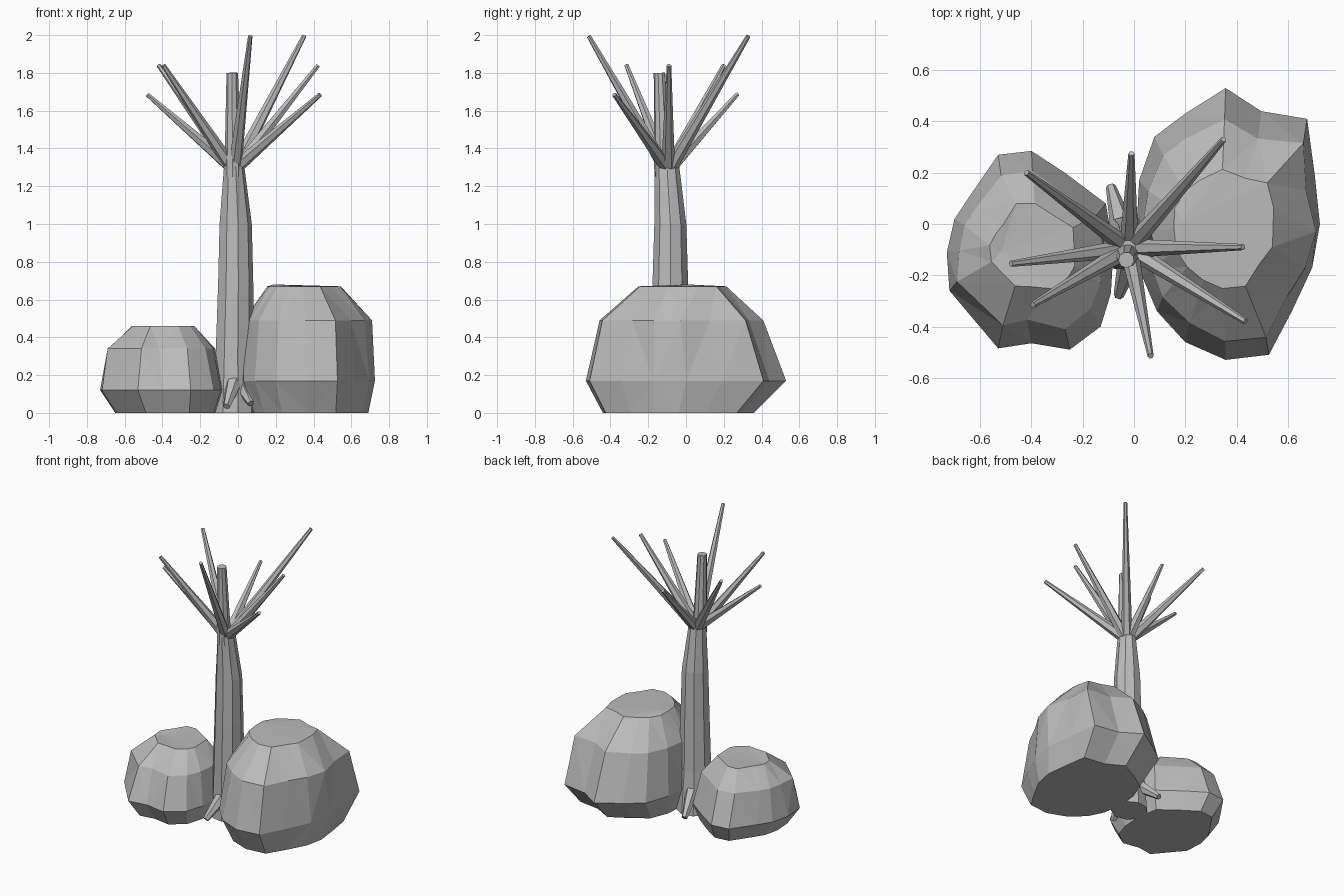
import bpy, bmesh, math, random
from mathutils import Vector

if "Cube" in bpy.data.objects:
    bpy.data.objects.remove(bpy.data.objects["Cube"])

random.seed(4)
grey = bpy.data.materials.new("stone grey")
grey.diffuse_color = (0.5, 0.5, 0.5, 1)
grey.use_nodes = True
grey.node_tree.nodes["Principled BSDF"].inputs["Base Color"].default_value = grey.diffuse_color


def loft(name, rings, apex=None):
    """Skin a stack of equal-length rings; cap the ends flat or to an apex."""
    bm = bmesh.new()
    rows = [[bm.verts.new(p) for p in ring] for ring in rings]
    n = len(rows[0])
    for a, b in zip(rows, rows[1:]):
        for i in range(n):
            j = (i + 1) % n
            bm.faces.new((a[i], a[j], b[j], b[i]))
    bm.faces.new(rows[0][::-1])
    if apex:
        tip = bm.verts.new(apex)
        for i in range(n):
            bm.faces.new((rows[-1][i], rows[-1][(i + 1) % n], tip))
    else:
        bm.faces.new(rows[-1])
    bmesh.ops.triangulate(bm, faces=[f for f in bm.faces if len(f.verts) == 4])
    bmesh.ops.recalc_face_normals(bm, faces=bm.faces)
    mesh = bpy.data.meshes.new(name)
    bm.to_mesh(mesh)
    bm.free()
    mesh.materials.append(grey)
    obj = bpy.data.objects.new(name, mesh)
    bpy.context.collection.objects.link(obj)
    return obj


def circle(centre, rx, ry, sides):
    return [(centre[0] + rx * math.cos(2 * math.pi * i / sides),
             centre[1] + ry * math.sin(2 * math.pi * i / sides), centre[2]) for i in range(sides)]


def spike(name, start, end, r0, r1, sides=6):
    """Tapered straight limb between two points."""
    start, end = Vector(start), Vector(end)
    turn = (end - start).to_track_quat('Z', 'Y')
    loft(name, [[c + turn @ Vector(p) for p in circle((0, 0, 0), r, r, sides)]
                for c, r in ((start, r0), (end, r1))])


def boulder(name, outline, levels, apex):
    """Rings fitted into (z, xmin, xmax, ymin, ymax, jitter) boxes."""
    xs, ys = [p[0] for p in outline], [p[1] for p in outline]
    x0, x1, y0, y1 = min(xs), max(xs), min(ys), max(ys)
    rings = []
    for z, a, b, c, d, jitter in levels:
        rings.append([(a + (x - x0) / (x1 - x0) * (b - a) + random.uniform(-jitter, jitter),
                       c + (y - y0) / (y1 - y0) * (d - c) + random.uniform(-jitter, jitter),
                       z) for x, y in outline])
    loft(name, rings, apex)


# Boulders
boulder("large_boulder",
        [(0.73, 0.0), (0.71, 0.19), (0.68, 0.41), (0.50, 0.44), (0.36, 0.53), (0.20, 0.43),
         (0.08, 0.34), (0.02, 0.17), (0.01, -0.02), (0.03, -0.2), (0.09, -0.34), (0.20, -0.46),
         (0.36, -0.53), (0.53, -0.51), (0.62, -0.34), (0.70, -0.17)],
        [(0, 0.07, 0.69, -0.44, 0.36, 0.0), (0.17, 0.01, 0.725, -0.53, 0.53, 0.0),
         (0.49, 0.04, 0.70, -0.45, 0.41, 0.012), (0.67, 0.16, 0.55, -0.25, 0.22, 0.008)],
        (0.19, 0.01, 0.68))
boulder("small_boulder",
        [(-0.08, -0.1), (-0.11, 0.08), (-0.27, 0.2), (-0.40, 0.285), (-0.53, 0.27), (-0.64, 0.11),
         (-0.70, 0.02), (-0.73, -0.11), (-0.72, -0.26), (-0.53, -0.485), (-0.40, -0.465),
         (-0.25, -0.49), (-0.13, -0.40), (-0.09, -0.27)],
        [(0, -0.65, -0.12, -0.42, 0.22, 0.0), (0.12, -0.73, -0.08, -0.49, 0.285, 0.0),
         (0.34, -0.69, -0.13, -0.40, 0.20, 0.012), (0.46, -0.56, -0.23, -0.25, 0.08, 0.008)],
        (-0.52, -0.11, 0.45))

# Trunk
loft("trunk", [circle((x, y, z), rx, ry, 9) for x, y, z, rx, ry in (
    (-0.02, -0.07, 0, 0.12, 0.12), (-0.02, -0.08, 0.3, 0.105, 0.105),
    (-0.015, -0.083, 0.68, 0.096, 0.096), (-0.015, -0.083, 1.0, 0.088, 0.086),
    (-0.022, -0.1, 1.3, 0.056, 0.066), (-0.025, -0.11, 1.36, 0.045, 0.05))])

# Crown of bare branches
spike("centre_branch", (-0.025, -0.12, 1.25), (-0.03, -0.14, 1.8), 0.048, 0.031, 9)
hub = Vector((-0.02, -0.095, 1.31))
for i, tip in enumerate(((-0.42, 0.20, 1.84), (-0.01, 0.275, 1.69), (0.35, 0.33, 1.995),
                         (0.425, -0.09, 1.84), (0.435, -0.38, 1.685), (0.065, -0.515, 1.995),
                         (-0.395, -0.315, 1.84), (-0.48, -0.155, 1.685))):
    out = Vector((tip[0] - hub.x, tip[1] - hub.y, 0)).normalized()
    spike(f"branch_{i + 1}", hub + out * 0.025, tip, 0.036, 0.012)

# Roots
for i, (start, tip) in enumerate((((-0.02, -0.15, 0.16), (-0.06, -0.28, 0.035)),
                                  ((-0.05, 0.0, 0.16), (-0.09, 0.145, 0.035)),
                                  ((0.02, -0.12, 0.15), (0.07, -0.22, 0.05)),
                                  ((-0.06, -0.1, 0.13), (-0.14, -0.13, 0.03)))):
    spike(f"root_{i + 1}", start, tip, 0.045, 0.02)
